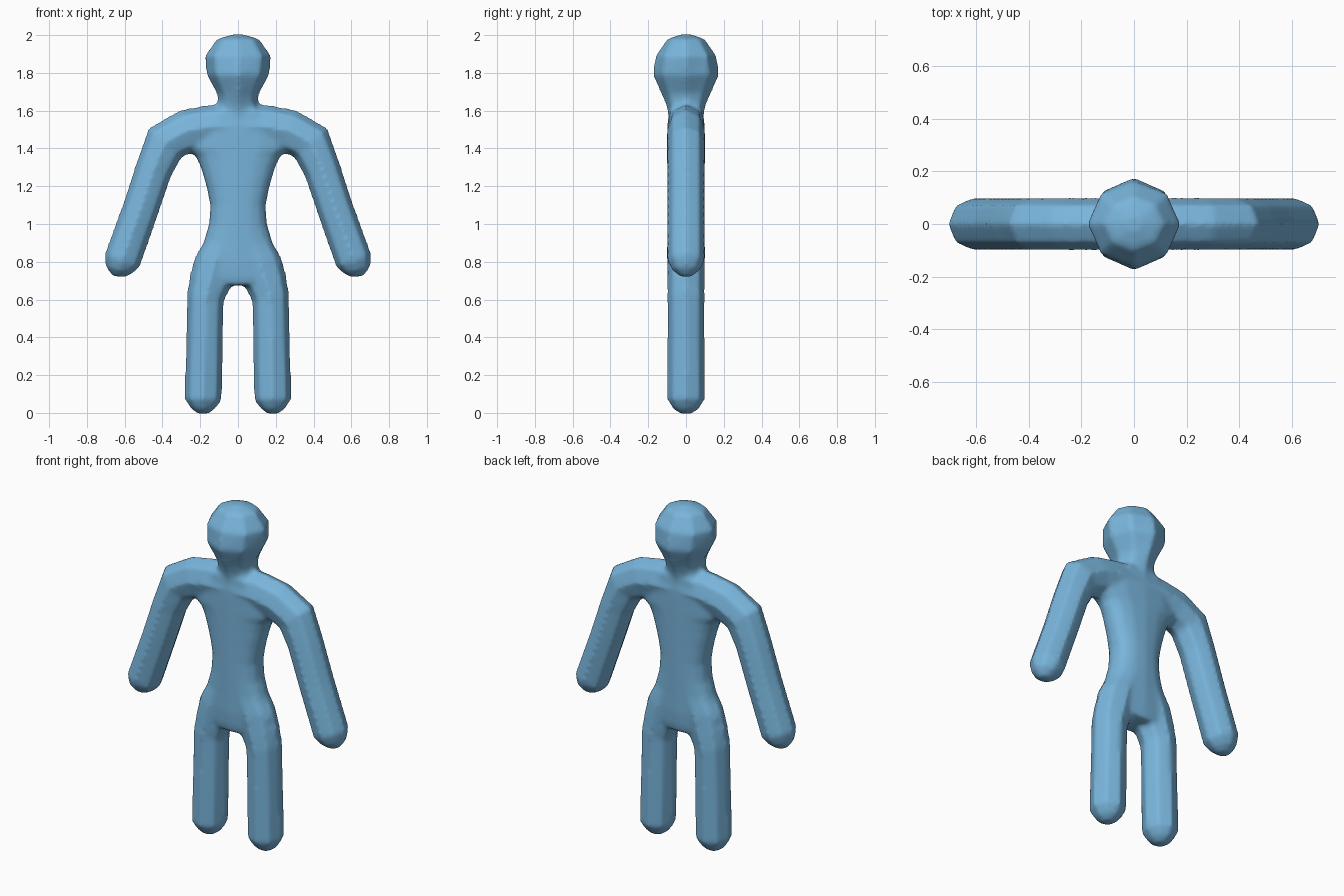
import bpy, bmesh, math
from mathutils import Vector

if "Cube" in bpy.data.objects:
    bpy.data.objects.remove(bpy.data.objects["Cube"])

bm = bmesh.new()


def tube(rings, sides=8, power=1.0):
    """Loft closed rings (x, z, half width, half depth) along a path in the xz plane."""
    loops = []
    for i, (x, z, w, d) in enumerate(rings):
        a, b = rings[max(i - 1, 0)], rings[min(i + 1, len(rings) - 1)]
        t = Vector((b[0] - a[0], 0, b[1] - a[1])).normalized()
        u = Vector((t.z, 0, -t.x))
        loop = []
        for k in range(sides):
            c, s = math.cos(2 * math.pi * k / sides), math.sin(2 * math.pi * k / sides)
            c = math.copysign(abs(c) ** power, c)
            s = math.copysign(abs(s) ** power, s)
            loop.append(bm.verts.new(Vector((x, 0, z)) + u * (w * c) + Vector((0, d * s, 0))))
        loops.append(loop)
    for a, b in zip(loops, loops[1:]):
        for k in range(sides):
            j = (k + 1) % sides
            bm.faces.new((a[k], a[j], b[j], b[k]))
    bm.faces.new(loops[0][::-1])
    bm.faces.new(loops[-1])


# head and neck
tube([(0, 1.52, .12, .09), (0, 1.61, .125, .10), (0, 1.645, .108, .112), (0, 1.69, .112, .132),
      (0, 1.79, .167, .177), (0, 1.89, .177, .162), (0, 1.98, .112, .10), (0, 2.003, .03, .03)])

# torso
tube([(0, .675, .15, .085), (0, .72, .245, .095), (0, .80, .238, .10), (0, .90, .184, .10),
      (0, 1.0, .154, .10), (0, 1.1, .147, .10), (0, 1.2, .168, .10), (0, 1.3, .198, .10),
      (0, 1.36, .225, .10), (0, 1.40, .28, .10), (0, 1.50, .28, .10), (0, 1.60, .20, .09)],
     sides=16, power=.85)

# shoulders with arms, and legs
for s in (-1, 1):
    tube([(0, 1.52, .115, .10), (s * .14, 1.515, .118, .10), (s * .27, 1.492, .118, .10),
          (s * .385, 1.43, .118, .10), (s * .445, 1.29, .10, .10), (s * .515, 1.08, .098, .10),
          (s * .613, .805, .10, .10), (s * .628, .757, .075, .075), (s * .633, .722, .035, .03)])
    tube([(s * .185, -.004, .03, .03), (s * .185, .022, .065, .07), (s * .184, .07, .099, .10),
          (s * .175, .50, .099, .10), (s * .172, .61, .10, .10), (s * .145, .70, .115, .10),
          (s * .12, .80, .11, .10), (s * .08, .90, .09, .095)])

bmesh.ops.recalc_face_normals(bm, faces=bm.faces[:])
mesh = bpy.data.meshes.new("figure")
bm.to_mesh(mesh)
bm.free()
body = bpy.data.objects.new("figure", mesh)
bpy.context.collection.objects.link(body)

# fuse the parts into one soft skin
skin = body.modifiers.new("fuse", 'REMESH')
skin.mode = 'VOXEL'
skin.voxel_size = .014
skin.use_smooth_shade = True
soft = body.modifiers.new("soften", 'SMOOTH')
soft.factor = .5
soft.iterations = 5

# colour
blue = bpy.data.materials.new("sky blue")
blue.diffuse_color = (.19, .46, .71, 1)
blue.use_nodes = True
blue.node_tree.nodes["Principled BSDF"].inputs["Base Color"].default_value = blue.diffuse_color
mesh.materials.append(blue)
for p in mesh.polygons:
    p.use_smooth = True
